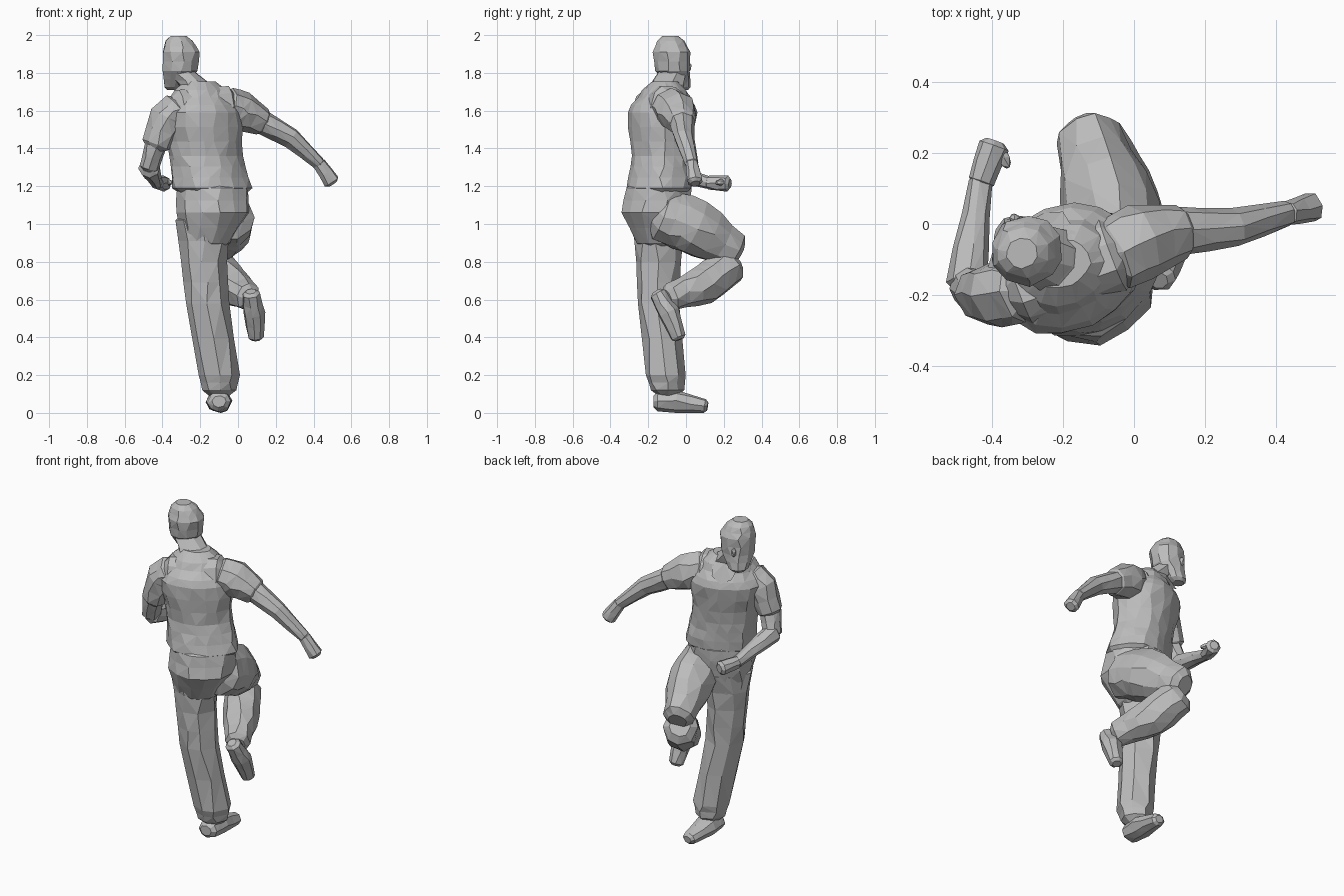
import bpy, bmesh, math, random
from mathutils import Vector, Matrix

old = bpy.data.objects.get("Cube")
if old:
    bpy.data.objects.remove(old)

random.seed(4)
grey = bpy.data.materials.new("plain_grey")
grey.use_nodes = True
colour = (0.5, 0.5, 0.5, 1)
grey.diffuse_color = colour
grey.node_tree.nodes["Principled BSDF"].inputs["Base Color"].default_value = colour


def point(x, y, z):
    return Vector((x, y, z))


def finish(name, bm):
    """Triangulate a mesh into flat facets and add it to the scene."""
    bmesh.ops.recalc_face_normals(bm, faces=bm.faces)
    bmesh.ops.triangulate(bm, faces=bm.faces, quad_method='SHORT_EDGE')
    mesh = bpy.data.meshes.new(name)
    bm.to_mesh(mesh)
    bm.free()
    mesh.materials.append(grey)
    obj = bpy.data.objects.new(name, mesh)
    bpy.context.collection.objects.link(obj)


def resample(joints, radii, steps):
    """Rings between the joints, with a smaller ring to round off each end."""
    rings = [(joints[0], radii[0])]
    for i in range(len(joints) - 1):
        for s in range(1, steps + 1):
            t = s / steps
            ease = t * t * (3 - 2 * t)
            rings.append((joints[i].lerp(joints[i + 1], t),
                          radii[i] + (radii[i + 1] - radii[i]) * ease))
    out_start = (joints[0] - joints[1]).normalized() * radii[0] * 0.35
    out_end = (joints[-1] - joints[-2]).normalized() * radii[-1] * 0.35
    rings.insert(0, (joints[0] + out_start, radii[0] * 0.6))
    rings.append((joints[-1] + out_end, radii[-1] * 0.6))
    return rings


def ring_axes(before, after, yaw):
    """Axes of a ring: level and turned by yaw, or square to the path."""
    if yaw is not None:
        turn = Matrix.Rotation(math.radians(yaw), 3, 'Z')
        return turn.col[0], turn.col[1]
    along = (after - before).normalized()
    side = along.cross(Vector((0, 0, 1))).normalized()
    return side, side.cross(along)


def body(name, joints, radii, flat=1.0, yaw=None, sides=8, steps=2, crease=0.05):
    """Faceted skin around a chain of joints, creased lengthwise like cloth."""
    bm = bmesh.new()
    rings = resample(joints, radii, steps)
    last = len(rings) - 1
    creases = [random.uniform(-crease, crease) for k in range(sides)]
    loops = []
    for i, (centre, radius) in enumerate(rings):
        u, v = ring_axes(rings[max(i - 1, 0)][0], rings[min(i + 1, last)][0], yaw)
        loop = []
        for k in range(sides):
            angle = math.tau * (k + random.uniform(-.2, .2)) / sides
            reach = radius * (1.04 + creases[k] + random.uniform(-crease, crease) / 2)
            offset = u * math.cos(angle) + v * math.sin(angle) * flat
            loop.append(bm.verts.new(centre + offset * reach))
        loops.append(loop)
    for low, high in zip(loops, loops[1:]):
        for k in range(sides):
            n = (k + 1) % sides
            bm.faces.new((low[k], low[n], high[n], high[k]))
    bm.faces.new(loops[0])
    bm.faces.new(loops[-1])
    finish(name, bm)


def lump(name, centre, size, yaw):
    """Small faceted ball, stretched and turned."""
    bm = bmesh.new()
    bmesh.ops.create_icosphere(bm, subdivisions=1, radius=1)
    turn = Matrix.Rotation(math.radians(yaw), 4, 'Z')
    bm.transform(Matrix.Translation(centre) @ turn @ Matrix.Diagonal((*size, 1)))
    finish(name, bm)


def flap(name, corners):
    """Thin cloth plate."""
    bm = bmesh.new()
    face = bm.faces.new([bm.verts.new(c) for c in corners])
    bmesh.ops.solidify(bm, geom=[face], thickness=0.012)
    finish(name, bm)


# Shirt, with the shoulders turned and a loose hem
chest_yaw = 22
hem = point(-.14, -.14, 1.19)
waist = point(-.17, -.13, 1.36)
chest = point(-.19, -.125, 1.59)
collar = point(-.2, -.115, 1.71)
body("shirt", [hem, waist, chest, collar], [.2, .182, .21, .13],
     flat=.84, yaw=chest_yaw, sides=16, steps=3)

# Neck and head
chin = point(-.335, -.03, 1.725)
cheek = point(-.305, -.07, 1.81)
brow = point(-.3, -.075, 1.91)
crown = point(-.31, -.08, 1.97)
body("neck", [collar, cheek], [.09, .072], yaw=chest_yaw)
body("head", [chin, cheek, brow, crown], [.055, .093, .1, .072],
     flat=.95, yaw=chest_yaw, sides=10, crease=.02)
lump("nose", point(-.335, .012, 1.83), (.016, .02, .03), chest_yaw)

# Open collar
throat = point(-.255, .03, 1.62)
nape = point(-.25, -.02, 1.73)
flap("left_collar", [throat, point(-.2, .035, 1.66), point(-.16, -.03, 1.74), nape])
flap("right_collar", [throat, point(-.31, 0, 1.65), point(-.32, -.08, 1.73), nape])

# Trousers: seat, standing leg and the raised leg bent at the knee
seat = point(-.135, -.155, 1.06)
crotch = point(-.17, -.145, .9)
standing_hip = point(-.185, -.15, 1.02)
standing_thigh = point(-.18, -.15, .8)
standing_knee = point(-.16, -.15, .58)
standing_cuff = point(-.1, -.11, .2)
standing_ankle = point(-.1, -.1, .12)
body("trouser_seat", [crotch, seat, hem], [.125, .188, .18],
     flat=.95, yaw=10, sides=12)
body("standing_leg",
     [standing_ankle, standing_cuff, standing_knee, standing_thigh, standing_hip],
     [.085, .103, .108, .115, .14], yaw=0)

raised_hip = point(-.04, -.13, 1.05)
mid_thigh = point(-.065, .04, .985)
raised_knee = point(-.13, .255, .855)
knee_bend = point(-.125, .235, .785)
raised_calf = point(-.05, .1, .68)
raised_cuff = point(.055, -.08, .615)
body("raised_thigh", [raised_hip, mid_thigh, raised_knee], [.12, .13, .085],
     flat=1.13, sides=10, steps=3)
body("raised_shin", [knee_bend, raised_calf, raised_cuff], [.095, .1, .068],
     flat=1.05, steps=3)

# Shoes
body("standing_shoe",
     [point(-.1, -.15, .06), point(-.1, -.05, .06), point(-.09, .1, .036)],
     [.06, .068, .042], flat=.85, crease=.02)
body("raised_shoe",
     [point(.07, -.15, .63), point(.085, -.09, .53), point(.095, -.04, .4)],
     [.045, .057, .04], flat=.95, crease=.02)

# Yoke joining the shoulders
left_socket = point(-.06, -.085, 1.625)
right_socket = point(-.32, -.185, 1.61)
body("shoulder_yoke", [right_socket, left_socket], [.1, .105], sides=10)

# Outstretched arm with a short sleeve and a fist
left_shoulder = point(.02, -.045, 1.595)
left_sleeve_end = point(.13, -.02, 1.54)
left_elbow = point(.28, -.01, 1.455)
left_wrist = point(.43, .03, 1.32)
left_knuckles = point(.495, .047, 1.225)
body("left_sleeve", [left_socket, left_shoulder, left_sleeve_end], [.1, .105, .074])
body("left_arm", [left_sleeve_end, left_elbow, left_wrist], [.064, .052, .034])
body("left_hand", [left_wrist, left_knuckles], [.034, .042])

# Bent arm with a short sleeve and a fist
right_shoulder = point(-.38, -.195, 1.56)
right_sleeve_end = point(-.435, -.2, 1.42)
right_elbow = point(-.47, -.17, 1.3)
right_wrist = point(-.43, .12, 1.22)
right_knuckles = point(-.395, .22, 1.215)
body("right_sleeve", [right_socket, right_shoulder, right_sleeve_end],
     [.09, .093, .075], flat=.95)
body("right_upper_arm", [right_sleeve_end, right_elbow], [.062, .055], flat=.9)
body("right_forearm", [right_elbow, right_wrist], [.055, .032], steps=3)
body("right_hand", [right_wrist, right_knuckles], [.036, .042])
lump("right_thumb", point(-.365, .185, 1.22), (.018, .035, .018), chest_yaw)
